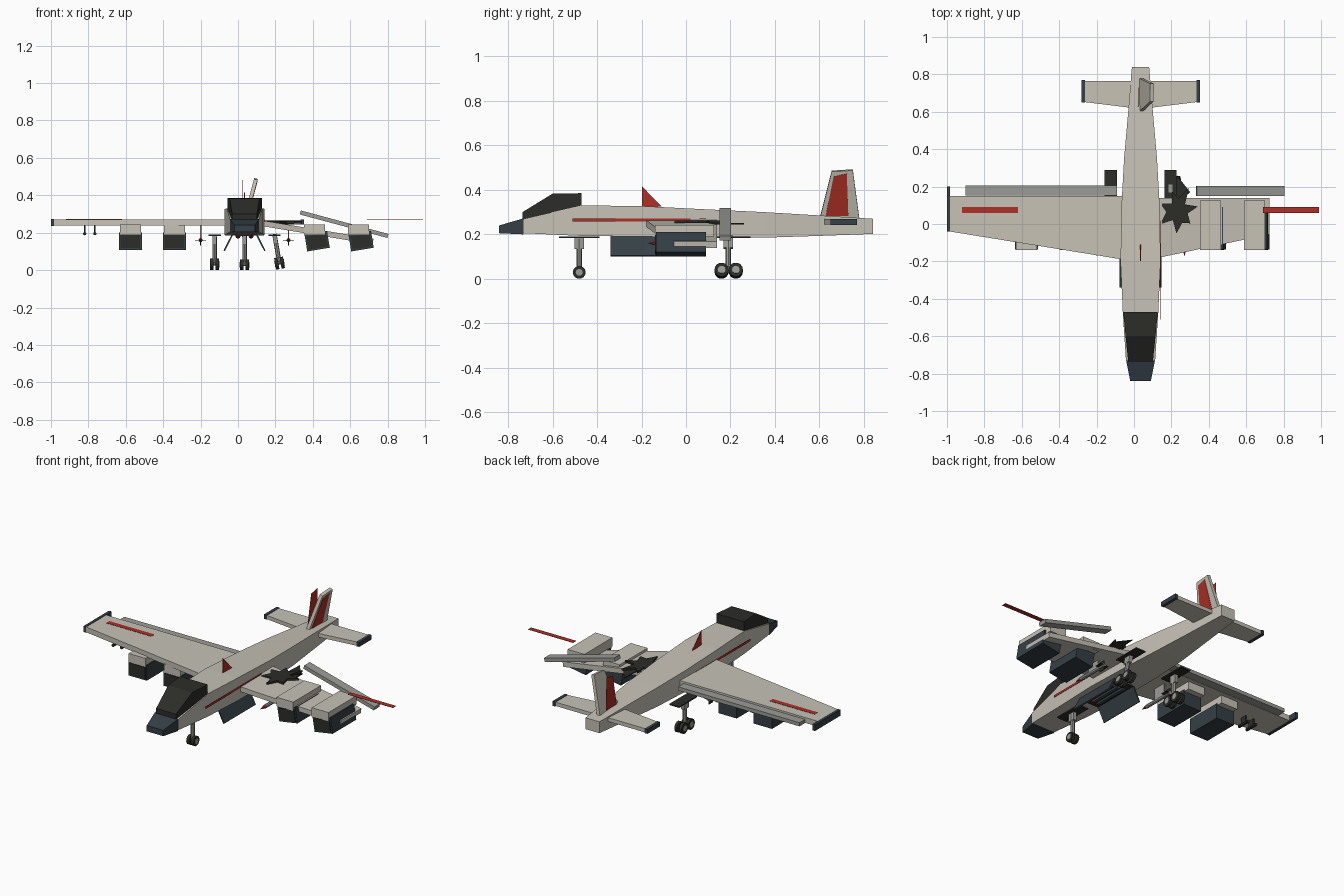
import bpy, bmesh, math
from mathutils import Matrix, Vector

if "Cube" in bpy.data.objects:
    bpy.data.objects.remove(bpy.data.objects["Cube"])

CX = 0.035  # symmetry plane of the aircraft


def mat(name, c):
    m = bpy.data.materials.new(name)
    m.diffuse_color = (*c, 1)
    m.use_nodes = True
    m.node_tree.nodes["Principled BSDF"].inputs["Base Color"].default_value = m.diffuse_color
    return m


SKIN = mat("skin", (0.57, 0.54, 0.47))
GREY = mat("grey", (0.33, 0.33, 0.31))
DARK = mat("dark", (0.025, 0.025, 0.022))
SLATE = mat("slate", (0.035, 0.05, 0.06))
RED = mat("red", (0.42, 0.03, 0.02))


def finish(name, bm, m, rot=0, pivot=(0, 0, 0)):
    """Turn a bmesh into an object, optionally rolled (degrees, about y) at a pivot."""
    p = Vector(pivot)
    bm.transform(Matrix.Translation(p) @ Matrix.Rotation(math.radians(rot), 4, 'Y') @ Matrix.Translation(-p))
    bmesh.ops.recalc_face_normals(bm, faces=bm.faces)
    me = bpy.data.meshes.new(name)
    bm.to_mesh(me)
    bm.free()
    me.materials.append(m)
    o = bpy.data.objects.new(name, me)
    bpy.context.collection.objects.link(o)
    return o


def prism(name, pts, lo, hi, axis, m, **kw):
    """Extrude an outline from lo to hi; axis 'Z' takes (x,y) points, 'X' takes (y,z)."""
    bm = bmesh.new()
    put = (lambda p, t: (p[0], p[1], t)) if axis == 'Z' else (lambda p, t: (t, p[0], p[1]))
    a = [bm.verts.new(put(p, lo)) for p in pts]
    b = [bm.verts.new(put(p, hi)) for p in pts]
    bm.faces.new(a)
    bm.faces.new(b[::-1])
    for i in range(len(pts)):
        j = (i + 1) % len(pts)
        bm.faces.new((a[i], a[j], b[j], b[i]))
    return finish(name, bm, m, **kw)


def box(name, x, y, z, m, **kw):
    return prism(name, [(x[0], y[0]), (x[1], y[0]), (x[1], y[1]), (x[0], y[1])], z[0], z[1], 'Z', m, **kw)


def loft(name, secs, m):
    """Box-section body through (y, half width, bottom, top) stations."""
    bm = bmesh.new()
    rings = [[bm.verts.new((CX + sx * w, y, z)) for sx, z in ((-1, b), (1, b), (1, t), (-1, t))]
             for y, w, b, t in secs]
    for r, s in zip(rings, rings[1:]):
        for i in range(4):
            j = (i + 1) % 4
            bm.faces.new((r[i], r[j], s[j], s[i]))
    bm.faces.new(rings[0])
    bm.faces.new(rings[-1])
    return finish(name, bm, m)


def cyl(name, c, r1, r2, length, axis, m, n=12, **kw):
    bm = bmesh.new()
    bmesh.ops.create_cone(bm, cap_ends=True, segments=n, radius1=r1, radius2=r2, depth=length)
    R = {'X': Matrix.Rotation(math.pi / 2, 4, 'Y'), 'Y': Matrix.Rotation(math.pi / 2, 4, 'X'),
         'Z': Matrix()}[axis]
    bm.transform(Matrix.Translation(c) @ R)
    return finish(name, bm, m, **kw)


def span(s, a, b):
    """x range at signed side s, from offsets a..b off the centre line."""
    return sorted((CX + s * a, CX + s * b))


# fuselage, nose and canopy
loft("fuselage", [(-0.73, .078, .205, .27), (-0.47, .095, .193, .33), (-0.2, .107, .19, .327), (0.1, .102, .185, .312),
                  (0.35, .088, .185, .30), (0.6, .066, .193, .285), (0.84, .046, .202, .27)], SKIN)
loft("nose", [(-0.84, .055, .205, .24), (-0.73, .077, .2, .272)], SLATE)
loft("canopy", [(-0.735, .066, .27, .30), (-0.6, .08, .27, .383), (-0.47, .092, .27, .385)], DARK)
prism("dorsal_blade", [(-.197, .32), (-.197, .415), (-.11, .325)], CX - .002, CX + .002, 'X', RED)
for s in (-1, 1):
    box("side_stripe", span(s, .107, .1085), (-.51, .02), (.258, .271), RED)

# left wing, tip and flap
prism("left_wing", [(CX, -.205), (-.985, -.04), (-.985, .15), (CX, .15)], .238, .27, 'Z', SKIN)
box("left_wing_tip", (-1, -.983), (-.04, .2), (.235, .272), SLATE)
box("left_flap", (-.9, -.09), (.152, .205), (.238, .26), GREY)
# broken right wing, hanging from the root
prism("right_wing", [(CX, -.2), (.73, -.055), (.73, .14), (CX, .14)], .235, .265, 'Z', SKIN,
      rot=9.3, pivot=(.13, 0, .25))
box("loose_flap", (.325, .81), (.15, .203), (.235, .257), GREY, rot=15, pivot=(.565, 0, .246))
for s in (-1, 1):
    box("wing_stripe", span(s, .655, .955), (.06, .09), (.2715, .273), RED)
# torn, burnt skin over the right wing break
star = []
for i, r in enumerate((.12, .05, .13, .06, .10, .05, .11, .07, .13, .06, .12, .07, .10, .06)):
    a = 2 * math.pi * i / 14 + .15
    star.append((.235 + r * .9 * math.cos(a), .075 + r * 1.05 * math.sin(a)))
prism("burn_patch", star, .25, .262, 'Z', DARK)
prism("torn_shard", [(.22, .1), (.3, .17), (.23, .26)], .245, .25, 'Z', DARK)

# engine pods under both wings, the right ones twisted
for s in (-1, 1):
    for d in (.375, .61):
        x = CX + s * d
        tw = dict(rot=-9.3, pivot=(x, 0, .235)) if s > 0 else {}
        box("engine_pylon", (x - .056, x + .056), (-.14, .125), (.19, .243), SKIN)
        box("engine_pod", (x - .061, x + .061), (-.135, .09), (.108, .2), SLATE, **tw)
        box("engine_intake", (x - .052, x + .052), (-.14, -.13), (.117, .188), DARK, **tw)

# open bomb bay with doors and bombs
box("bomb_bay", (CX - .065, CX + .065), (-.34, -.04), (.184, .2), DARK)
for s in (-1, 1):
    x = CX + s * .062
    box("bay_door", (x - .004, x + .004), (-.34, -.04), (.092, .195), SLATE, rot=-s * 27, pivot=(x, 0, .195))
for x in (CX - .035, CX, CX + .035):
    cyl("bomb", (x, -.19, .182), .014, .014, .2, 'Y', SLATE, 8)
    cyl("bomb_tip", (x, -.305, .182), .014, .003, .03, 'Y', RED, 8)

# wing missiles
for s in (-1, 1):
    x = CX + s * .235
    cyl("missile", (x, -.03, .16), .011, .011, .2, 'Y', GREY, 8)
    cyl("missile_tip", (x, -.15, .16), .011, .001, .04, 'Y', RED, 8)
    box("missile_fins", (x - .029, x + .029), (.03, .07), (.158, .162), DARK)
    box("missile_fins", (x - .002, x + .002), (.03, .07), (.131, .189), DARK)
    box("missile_pylon", (x - .004, x + .004), (-.06, .02), (.165, .24), GREY)
# small gun pair under the left wing
for x in (-.82, -.765):
    cyl("gun_pod", (x, .02, .195), .009, .009, .08, 'Y', DARK, 8)
    box("gun_mount", (x - .004, x + .004), (0, .04), (.195, .24), DARK)

# tail: stabilisers and leaning fin
for s in (-1, 1):
    prism("stabiliser", [(CX, .615), (CX + s * .3, .652), (CX + s * .3, .765), (CX, .765)], .245, .268, 'Z', SKIN)
    box("stabiliser_tip", span(s, .298, .317), (.65, .77), (.243, .27), SLATE)
lean = dict(rot=15, pivot=(CX, 0, .26))
prism("fin", [(.6, .265), (.655, .492), (.75, .498), (.78, .265)], CX - .01, CX + .01, 'X', SKIN, **lean)
panel = [(.628, .286), (.664, .47), (.723, .483), (.73, .286)]
prism("fin_panel_right", panel, CX + .01, CX + .012, 'X', RED, **lean)
prism("fin_panel_left", panel, CX - .0125, CX - .0115, 'X', RED)


# landing gear: plate, strut and wheel pairs
def gear(name, x, y, axles, plate, r, roll=0):
    kw = dict(rot=roll, pivot=(x, 0, .187))
    box(name + "_plate", (x - .033, x + .033), plate, (.183, .19), DARK)
    box(name + "_strut", (x - .011, x + .011), (y - .022, y + .022), (.135, .19), GREY, **kw)
    cyl(name + "_leg", (x, y, .105), .012, .012, .15, 'Z', GREY, 8, **kw)
    if len(axles) > 1:
        box(name + "_bogie", (x - .006, x + .006), (axles[0], axles[1]), (r - .007, r + .012), GREY, **kw)
    for ay in axles:
        cyl(name + "_axle", (x, ay, r), .008, .008, .03, 'X', GREY, 8, **kw)
        for s in (-1, 1):
            cyl(name + "_wheel", (x + s * .015, ay, r), r, r, .018, 'X', DARK, 14, **kw)
            cyl(name + "_hub", (x + s * .016, ay, r), r * .55, r * .55, .02, 'X', GREY, 10, **kw)


gear("nose_gear", CX, -.48, (-.48,), (-.57, -.39), .029)
gear("left_gear", -.125, .19, (.16, .224), (.12, .29), .032)
gear("right_gear", .195, .19, (.16, .224), (.12, .29), .032, roll=-10)
for o in [o for o in bpy.data.objects if o.name.startswith("right_gear") and "plate" not in o.name]:
    o.data.transform(Matrix.Translation((0, 0, .003)))
